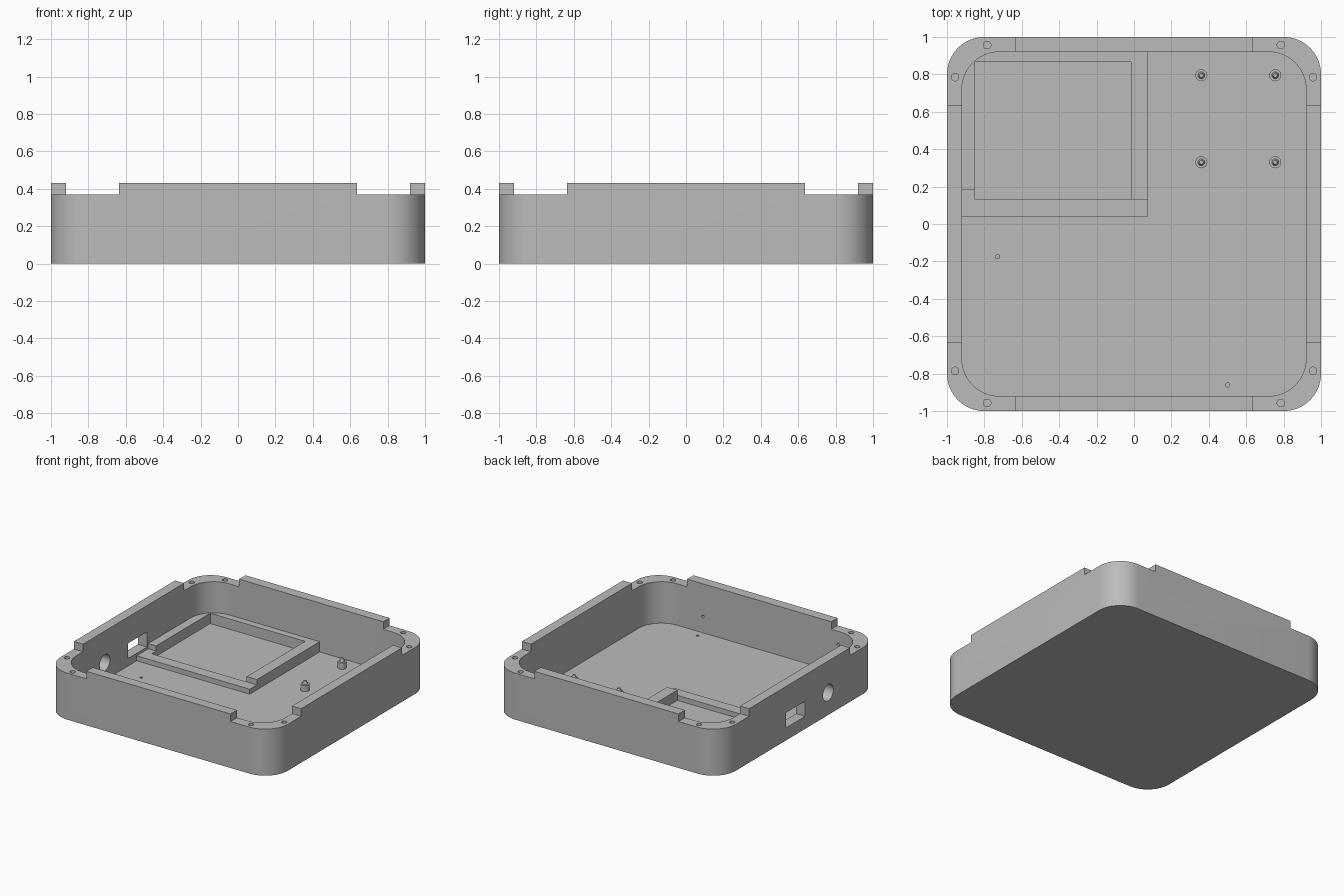
import bpy, bmesh, math
from mathutils import Matrix, Vector

if "Cube" in bpy.data.objects:
    bpy.data.objects.remove(bpy.data.objects["Cube"], do_unlink=True)

grey = bpy.data.materials.new("plain_grey")
grey.use_nodes = True
grey.diffuse_color = (0.5, 0.5, 0.5, 1)
grey.node_tree.nodes["Principled BSDF"].inputs["Base Color"].default_value = (0.5, 0.5, 0.5, 1)

FLOOR, LEDGE, RIM = 0.04, 0.37, 0.43
INNER = 0.92


def box(bm, x0, x1, y0, y1, z0, z1):
    centre = Matrix.Translation(((x0 + x1) / 2, (y0 + y1) / 2, (z0 + z1) / 2))
    bmesh.ops.create_cube(bm, size=1, matrix=centre @ Matrix.Diagonal((x1 - x0, y1 - y0, z1 - z0, 1)))


def cylinder(bm, centre, r, depth, axis="Z", r_top=None, segments=24):
    turn = {"X": Matrix.Rotation(math.pi / 2, 4, "Y"),
            "Y": Matrix.Rotation(math.pi / 2, 4, "X"), "Z": Matrix()}[axis]
    bmesh.ops.create_cone(bm, cap_ends=True, segments=segments, radius1=r,
                          radius2=r if r_top is None else r_top, depth=depth,
                          matrix=Matrix.Translation(centre) @ turn)


def rounded_prism(bm, half, radius, z0, z1, steps=16):
    ring = []
    for quarter, (sx, sy) in enumerate([(1, 1), (-1, 1), (-1, -1), (1, -1)]):
        for i in range(steps + 1):
            a = (quarter + i / steps) * math.pi / 2
            ring.append(bm.verts.new((sx * (half - radius) + radius * math.cos(a),
                                      sy * (half - radius) + radius * math.sin(a), z0)))
    base = bm.faces.new(ring)
    top = bmesh.ops.extrude_face_region(bm, geom=[base])["geom"]
    bmesh.ops.translate(bm, vec=Vector((0, 0, z1 - z0)),
                        verts=[v for v in top if isinstance(v, bmesh.types.BMVert)])


def make(name, build):
    bm = bmesh.new()
    build(bm)
    bmesh.ops.recalc_face_normals(bm, faces=bm.faces)
    mesh = bpy.data.meshes.new(name)
    bm.to_mesh(mesh)
    bm.free()
    mesh.materials.append(grey)
    ob = bpy.data.objects.new(name, mesh)
    bpy.context.collection.objects.link(ob)
    return ob


def activate(ob):
    bpy.ops.object.select_all(action="DESELECT")
    ob.select_set(True)
    bpy.context.view_layer.objects.active = ob


def cut(target, build):
    cutter = make("cutter", build)
    cutter.hide_render = True
    mod = target.modifiers.new("cut", "BOOLEAN")
    mod.operation, mod.solver, mod.object = "DIFFERENCE", "EXACT", cutter
    activate(target)
    bpy.ops.object.modifier_apply(modifier=mod.name)
    bpy.data.objects.remove(cutter, do_unlink=True)


def smooth(ob):
    activate(ob)
    bpy.ops.object.shade_smooth_by_angle(angle=math.radians(30))


# Tray shell: rounded block, hollowed, with the rim lowered at the corners
shell = make("tray_shell", lambda bm: rounded_prism(bm, 1, 0.2, 0, RIM))
cut(shell, lambda bm: rounded_prism(bm, INNER, 0.2, FLOOR, 0.6))


def corner_notches(bm):
    for sx in (-1, 1):
        for sy in (-1, 1):
            x, y = sorted((sx * 0.635, sx * 1.1)), sorted((sy * 0.635, sy * 1.1))
            box(bm, *x, *y, LEDGE, 0.6)


cut(shell, corner_notches)


def holes(bm):
    # Screw holes in the corner ledges
    for sx in (-1, 1):
        for sy in (-1, 1):
            for x, y in ((0.785, 0.957), (0.957, 0.785)):
                cylinder(bm, (sx * x, sy * y, LEDGE), 0.02, 0.2)
    # Cable ports in the right wall
    box(bm, -1.1, -0.88, -0.07, 0.17, 0.1, 0.22)
    cylinder(bm, (-0.98, -0.36, 0.178), 0.065, 0.24, "X", segments=32)
    # Small blind holes in the floor and the front wall
    for x, y in ((-0.73, -0.175), (0.5, -0.86)):
        cylinder(bm, (x, y, FLOOR), 0.011, 0.04, segments=16)
    for x, z in ((0.495, 0.17), (-0.695, 0.265)):
        cylinder(bm, (x, -INNER, z), 0.011, 0.06, "Y", segments=16)


cut(shell, holes)
smooth(shell)

# Retaining frame around the pocket: low front rail, taller other rails
LOW, HIGH, BURIED = 0.08, 0.122, 0.03
RAILS = {
    "frame_front_rail": (-0.93, 0.075, 0.04, 0.13, LOW),
    "frame_corner_step": (-0.93, -0.85, 0.13, 0.185, LOW),
    "frame_right_rail": (-0.93, -0.85, 0.185, 0.93, HIGH),
    "frame_left_rail": (-0.015, 0.075, 0.13, 0.93, HIGH),
    "frame_back_rail": (-0.85, -0.015, 0.865, 0.93, HIGH),
}
for name, (x0, x1, y0, y1, top) in RAILS.items():
    make(name, lambda bm: box(bm, x0, x1, y0, y1, BURIED, top))


# Board standoffs with tapered locating pins
def standoff(bm, x, y):
    cylinder(bm, (x, y, 0.06), 0.032, 0.06)
    cylinder(bm, (x, y, 0.1), 0.02, 0.03, r_top=0.011)


for i, (x, y) in enumerate((x, y) for x in (0.36, 0.755) for y in (0.33, 0.795)):
    smooth(make(f"standoff_{i + 1}", lambda bm: standoff(bm, x, y)))
